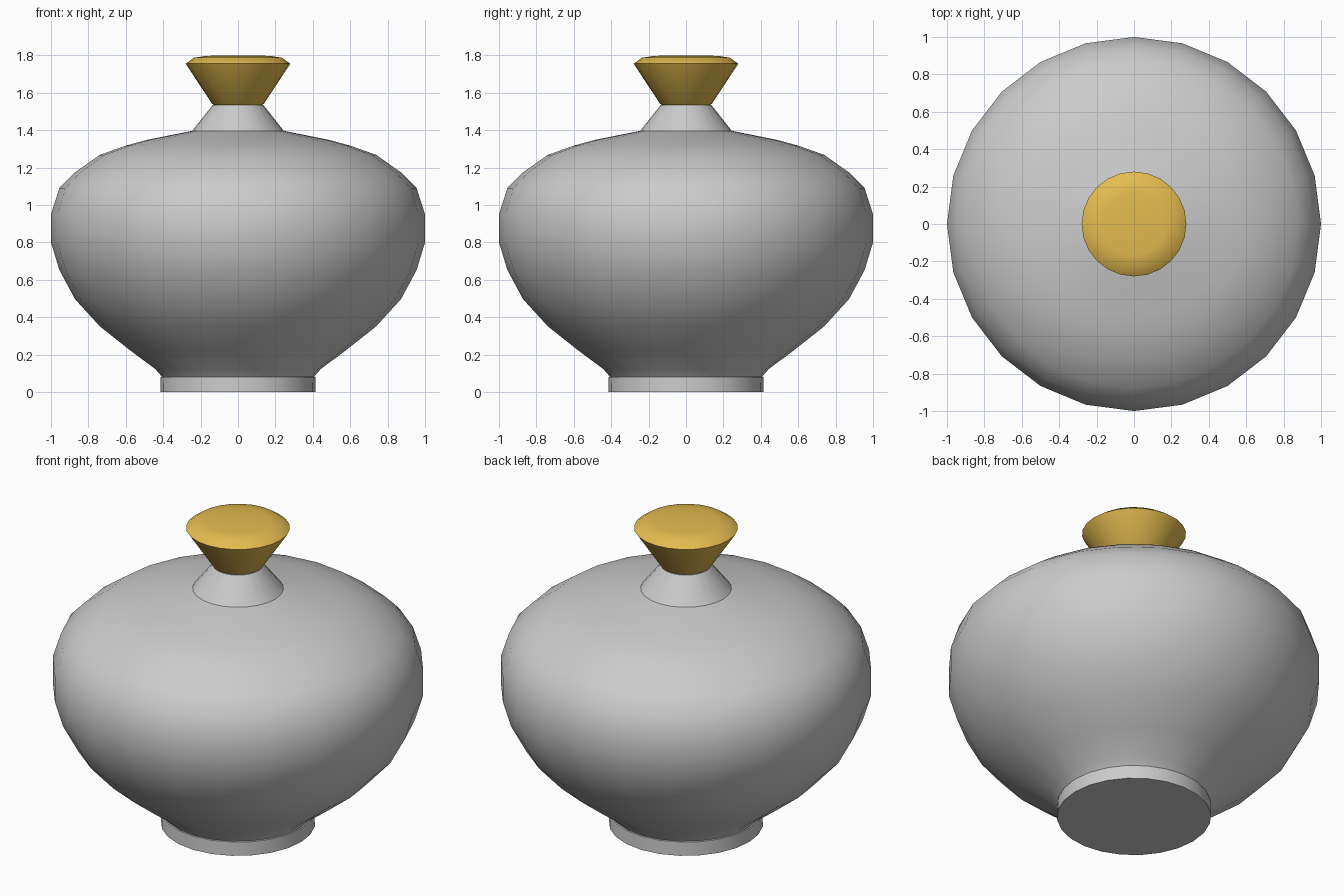
import bpy, bmesh, math

if "Cube" in bpy.data.objects:
    bpy.data.objects.remove(bpy.data.objects["Cube"])

SIDES = 24

def lathe(name, profile, colour=None):
    """Revolve (radius, height) points into a closed, smooth-shaded solid."""
    bm = bmesh.new()
    rings = []
    for r, z in profile:
        rings.append([bm.verts.new((r * math.cos(2 * math.pi * i / SIDES),
                                    r * math.sin(2 * math.pi * i / SIDES), z))
                      for i in range(SIDES)])
    for a, b in zip(rings, rings[1:]):
        for i in range(SIDES):
            j = (i + 1) % SIDES
            bm.faces.new((a[i], a[j], b[j], b[i]))
    bm.faces.new(rings[0][::-1])
    bm.faces.new(rings[-1])
    mesh = bpy.data.meshes.new(name)
    bm.to_mesh(mesh)
    bm.free()
    obj = bpy.data.objects.new(name, mesh)
    bpy.context.collection.objects.link(obj)
    if colour:
        mat = bpy.data.materials.new(name + "_paint")
        mat.diffuse_color = colour
        mat.use_nodes = True
        mat.node_tree.nodes["Principled BSDF"].inputs["Base Color"].default_value = mat.diffuse_color
        mesh.materials.append(mat)
    bpy.ops.object.select_all(action='DESELECT')
    obj.select_set(True)
    bpy.context.view_layer.objects.active = obj
    bpy.ops.object.shade_smooth_by_angle(angle=math.radians(32))
    return obj

# Vessel: foot ring, round belly, shoulder and tapering neck in one outline
lathe("vessel", [
    (0.415, 0), (0.413, 0.08), (0.407, 0.082), (0.442, 0.122), (0.58, 0.225),
    (0.738, 0.35), (0.872, 0.497), (0.955, 0.652), (1.0, 0.80), (1.0, 0.95),
    (0.955, 1.09), (0.877, 1.17), (0.74, 1.267), (0.60, 1.317), (0.49, 1.347),
    (0.245, 1.396), (0.135, 1.535)])

# Stopper: flared gold knob with a gently domed top
lathe("stopper", [
    (0.12, 1.53), (0.138, 1.54), (0.28, 1.755), (0.235, 1.787), (0.17, 1.797),
    (0.05, 1.80)], (0.78, 0.50, 0.08, 1))
